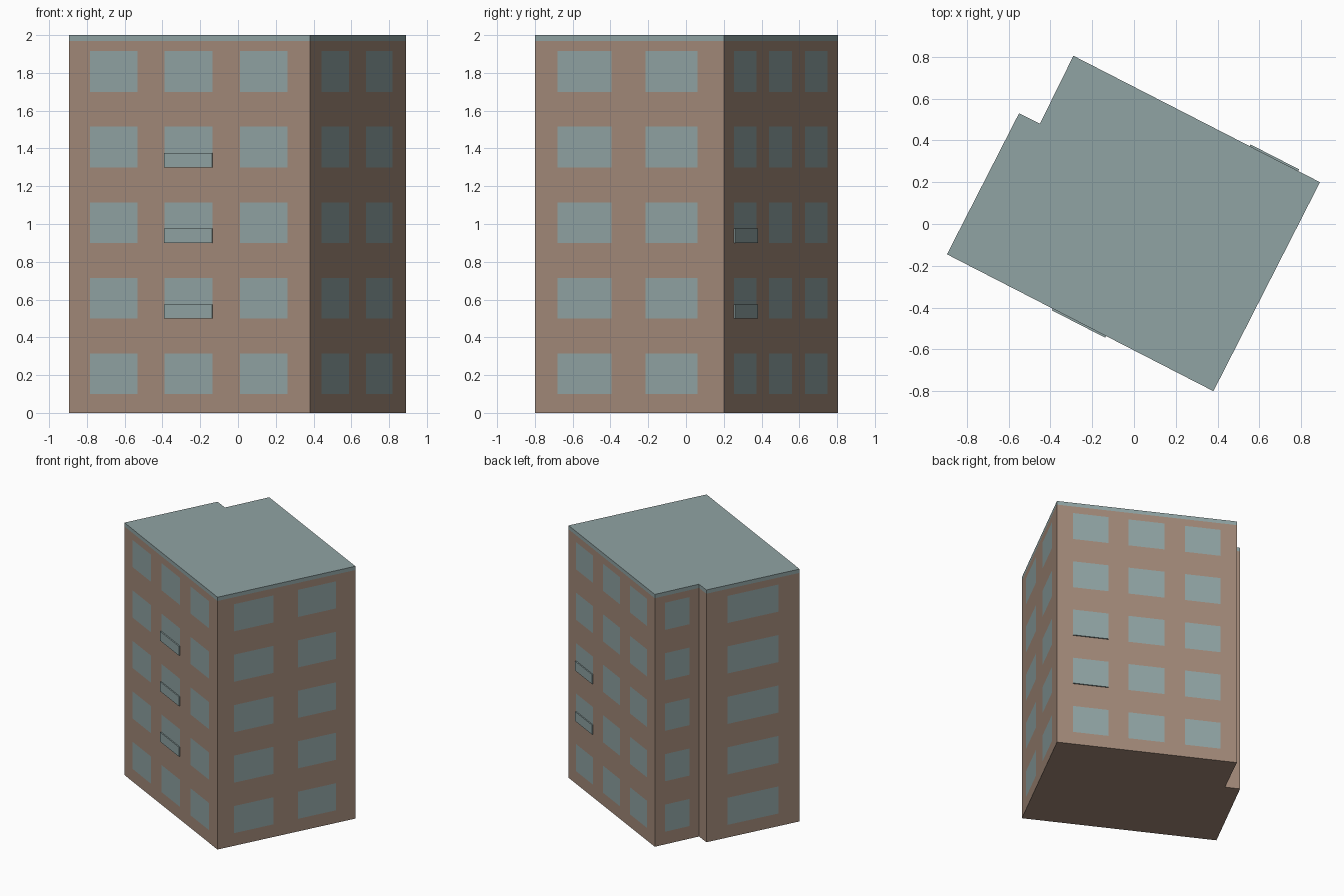
import bpy, bmesh
from mathutils import Vector

cube = bpy.data.objects.get("Cube")
if cube:
    bpy.data.objects.remove(cube)


def material(name, colour):
    m = bpy.data.materials.new(name)
    m.use_nodes = True
    m.diffuse_color = (*colour, 1)
    m.node_tree.nodes["Principled BSDF"].inputs["Base Color"].default_value = (*colour, 1)
    return m


wall_mat = material("brown wall", (0.36, 0.25, 0.19))
pane_mat = material("grey blue", (0.28, 0.37, 0.37))


def make_object(name, bm, mats):
    bmesh.ops.recalc_face_normals(bm, faces=bm.faces)
    mesh = bpy.data.meshes.new(name)
    bm.to_mesh(mesh)
    bm.free()
    for m in mats:
        mesh.materials.append(m)
    obj = bpy.data.objects.new(name, mesh)
    bpy.context.collection.objects.link(obj)
    return obj


# Footprint corners, and the window spans along the wall leaving each corner
three = [(0.088, 0.285), (0.397, 0.597), (0.71, 0.908)]
walls = [
    (Vector((-0.895, -0.145)), three),
    (Vector((0.38, -0.80)), [(0.12, 0.405), (0.585, 0.86)]),
    (Vector((0.89, 0.20)), three),
    (Vector((-0.29, 0.805)), [(0.23, 0.78)]),
    (Vector((-0.45, 0.48)), []),
    (Vector((-0.55, 0.53)), [(0.225, 0.775)]),
]
top, roof_z = 2.0, 1.97
sills = [0.1 + 0.4 * i for i in range(5)]
window_h = 0.215

# Outline cut at every window side; levels cut at every sill and head
ring, glazed = [], []
for i, (a, spans) in enumerate(walls):
    b = walls[(i + 1) % len(walls)][0]
    cuts = [0] + [u for span in spans for u in span]
    for k, u in enumerate(cuts):
        ring.append(a.lerp(b, u))
        glazed.append(k % 2 == 1)
levels = [0] + [z for s in sills for z in (s, s + window_h)] + [roof_z, top]

# Building: walls with windows and the roof edge as coloured faces
bm = bmesh.new()
rows = [[bm.verts.new((p.x, p.y, z)) for p in ring] for z in levels]
n = len(ring)
for r in range(len(levels) - 1):
    for i in range(n):
        j = (i + 1) % n
        f = bm.faces.new((rows[r][i], rows[r][j], rows[r + 1][j], rows[r + 1][i]))
        is_window = glazed[i] and r % 2 == 1 and levels[r] < sills[-1] + 0.01
        f.material_index = int(is_window or levels[r] >= roof_z)
bm.faces.new(rows[0][::-1])
bm.faces.new(rows[-1]).material_index = 1
make_object("building", bm, [wall_mat, pane_mat])


# Shallow balcony panels over the lower part of some windows
def balcony(name, wall, column, floor, height=0.075, depth=0.009):
    a, spans = walls[wall]
    b = walls[wall + 1][0]
    out = Vector((b.y - a.y, a.x - b.x)).normalized() * depth
    p, q = (a.lerp(b, u) for u in spans[column])
    bm = bmesh.new()
    base = bm.faces.new([bm.verts.new((v.x, v.y, sills[floor])) for v in (p, q, q + out, p + out)])
    ext = bmesh.ops.extrude_face_region(bm, geom=[base], use_keep_orig=True)
    verts = [g for g in ext["geom"] if isinstance(g, bmesh.types.BMVert)]
    bmesh.ops.translate(bm, vec=(0, 0, height), verts=verts)
    make_object(name, bm, [pane_mat])


for floor in (1, 2, 3):
    balcony(f"front_balcony_{floor}", 0, 1, floor)
for floor in (1, 2):
    balcony(f"back_balcony_{floor}", 2, 0, floor)
